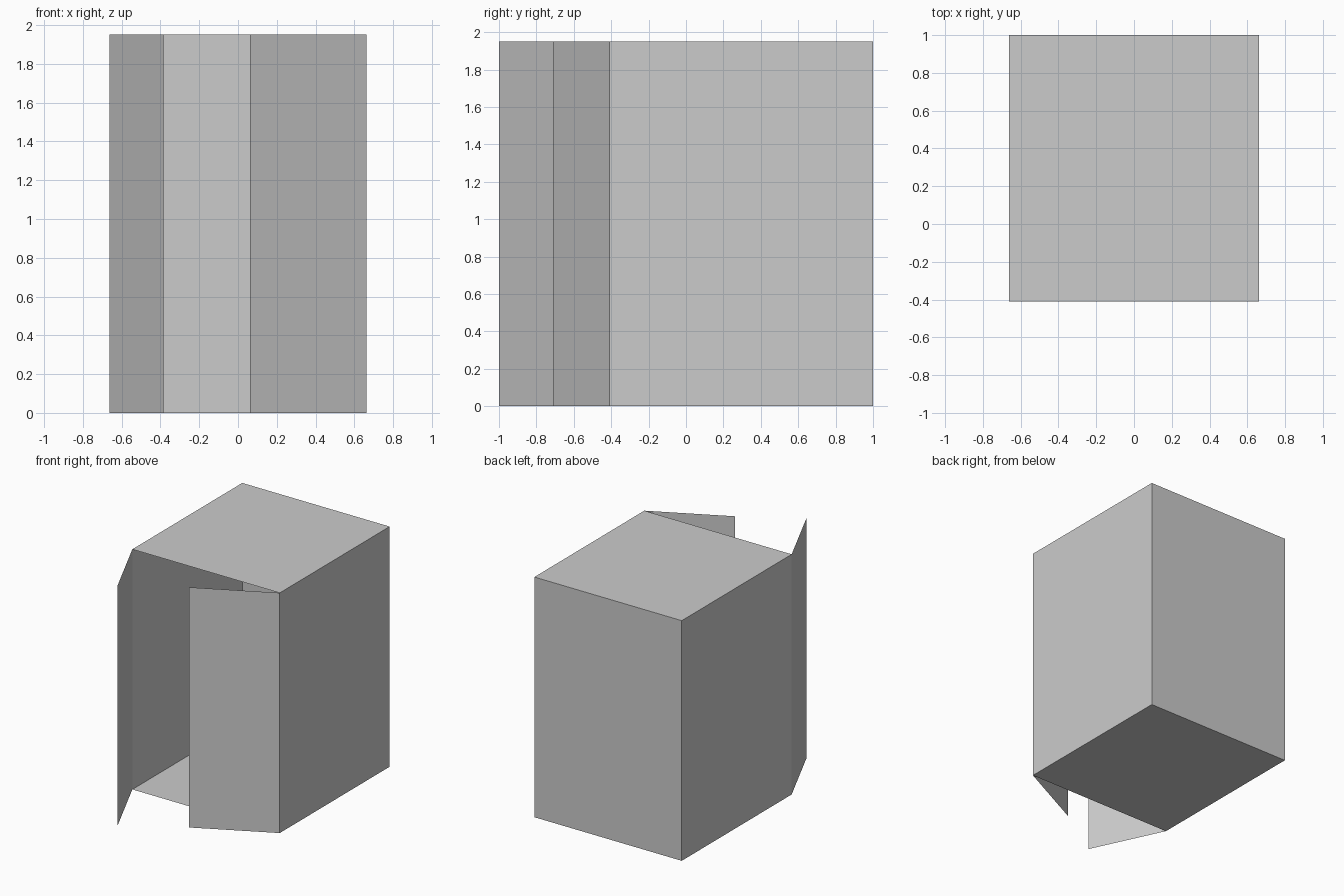
import bpy
import bmesh
from math import radians, sin, cos

if "Cube" in bpy.data.objects:
    bpy.data.objects.remove(bpy.data.objects["Cube"])

HALF_W, FRONT, BACK, HEIGHT = 0.662, -0.41, 1.0, 1.95


def add_object(name, bm):
    mesh = bpy.data.meshes.new(name)
    bm.to_mesh(mesh)
    bm.free()
    obj = bpy.data.objects.new(name, mesh)
    bpy.context.collection.objects.link(obj)
    return obj


# Thin-walled cabinet: a box with its front face removed
bm = bmesh.new()
bmesh.ops.create_cube(bm, size=1)
for v in bm.verts:
    v.co.x *= 2 * HALF_W
    v.co.y = FRONT if v.co.y < 0 else BACK
    v.co.z = 0 if v.co.z < 0 else HEIGHT
bm.normal_update()
front = [f for f in bm.faces if f.normal.y < -0.5]
bmesh.ops.delete(bm, geom=front, context='FACES_ONLY')
add_object("cabinet_shell", bm)


# Single-sheet door, hinged on a front corner and swung open by an angle
def door(name, side, width, angle):
    a = radians(angle)
    hinge = (side * HALF_W, FRONT)
    tip = (side * (HALF_W - width * cos(a)), FRONT - width * sin(a))
    pts = [hinge, tip] if side < 0 else [tip, hinge]
    bm = bmesh.new()
    verts = [bm.verts.new((*pts[i], z)) for i, z in
             ((0, 0), (1, 0), (1, HEIGHT), (0, HEIGHT))]
    bm.faces.new(verts)
    add_object(name, bm)


door("left_door", -1, 0.652, 64.8)
door("right_door", 1, 0.673, 26.7)
